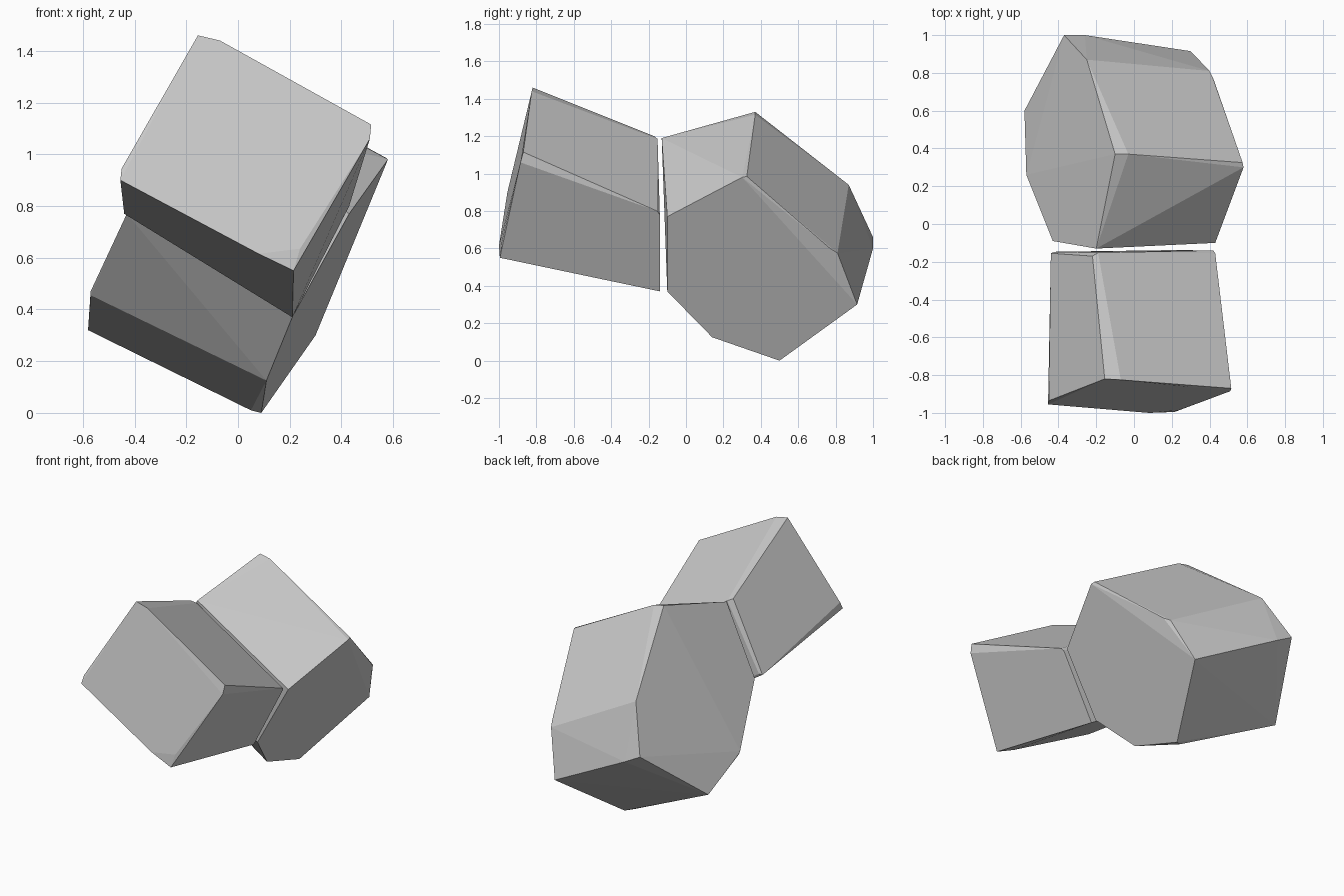
import bpy, bmesh, math

if "Cube" in bpy.data.objects:
    bpy.data.objects.remove(bpy.data.objects["Cube"])


def faceted_block(name, points):
    """Convex faceted solid from its corner points."""
    bm = bmesh.new()
    for p in points:
        bm.verts.new(p)
    res = bmesh.ops.convex_hull(bm, input=bm.verts)
    loose = [v for v in bm.verts if not v.link_faces]
    bmesh.ops.delete(bm, geom=loose, context='VERTS')
    bmesh.ops.dissolve_limit(bm, angle_limit=math.radians(3),
                             verts=bm.verts, edges=bm.edges)
    bmesh.ops.recalc_face_normals(bm, faces=bm.faces)
    mesh = bpy.data.meshes.new(name)
    bm.to_mesh(mesh)
    bm.free()
    obj = bpy.data.objects.new(name, mesh)
    bpy.context.collection.objects.link(obj)
    return obj


# Front block: tilted tapered cube, clipped at a few corners
front_face = [(-.155, -.82, 1.46), (-.07, -.825, 1.44), (.515, -.87, 1.115),
              (.51, -.885, 1.06), (.24, -.985, .635), (.215, -.995, .55),
              (.08, -1.0, .615), (-.455, -.955, .90), (-.45, -.935, .945)]
front_back = [(-.22, -.17, 1.20), (-.19, -.152, 1.185), (.43, -.155, .80),
              (.42, -.14, .78), (.21, -.138, .37), (-.44, -.155, .77),
              (-.42, -.147, .775)]
faceted_block("front_block", front_face + front_back)

# Rear block: slanted prism between two matching seven-sided ends
right_end = [(.43, -.10, .77), (.58, .30, .98), (.42, .77, .60),
             (.30, .915, .30), (.09, .50, 0), (.11, .14, .125),
             (.21, -.10, .37)]
left_end = [(-.20, -.13, 1.19), (-.10, .37, 1.33), (-.25, .87, .94),
            (-.37, 1.0, .66), (-.58, .60, .32), (-.57, .26, .47),
            (-.43, -.09, .77)]
# Narrow chamfers along the long edges
chamfers = [(-.03, .37, 1.315), (-.26, 1.0, .60), (.05, .48, .01),
            (.575, .325, .985), (.40, .81, .575), (-.57, .27, .455)]
faceted_block("rear_block", right_end + left_end + chamfers)
